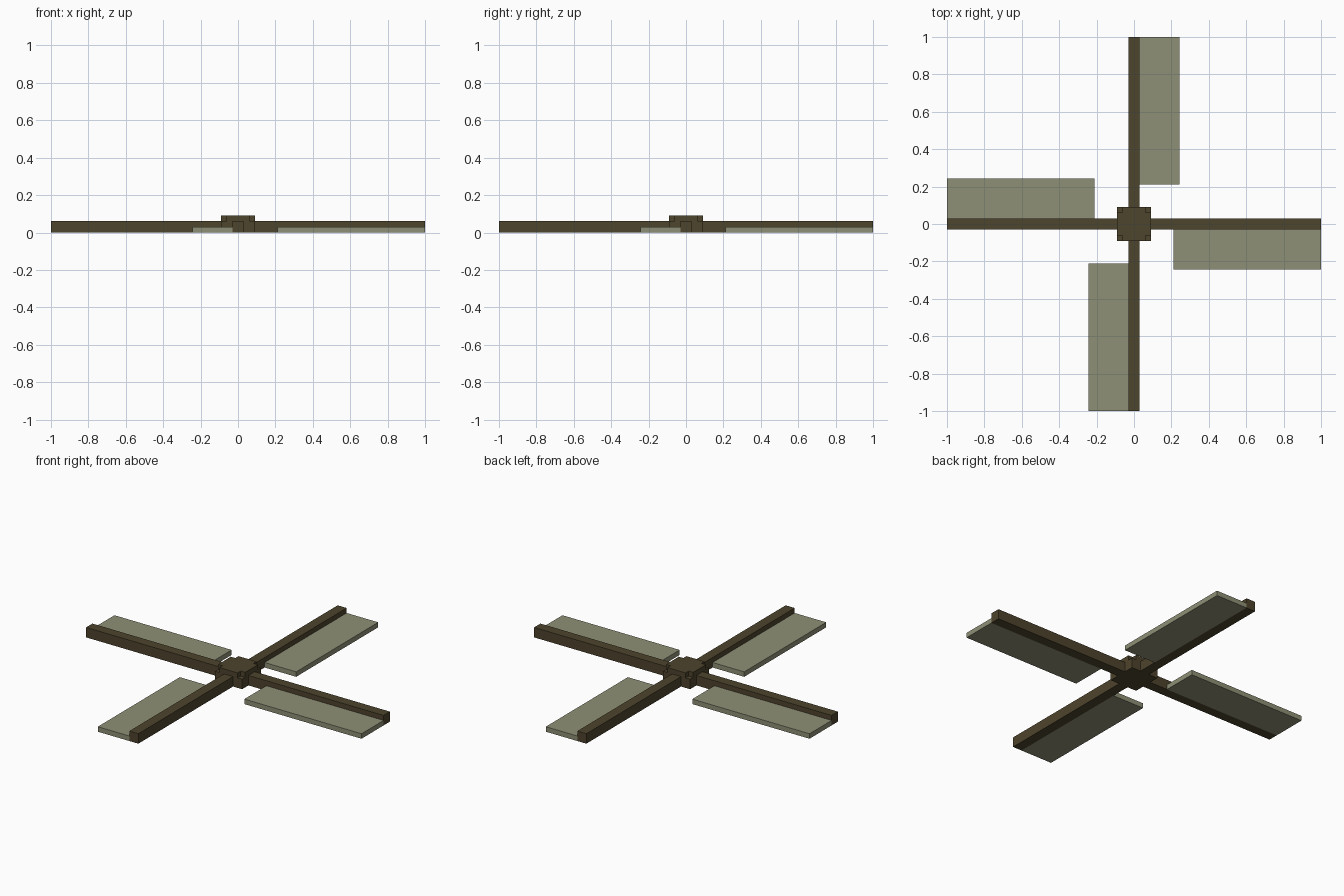
import bpy, bmesh
from mathutils import Matrix
from math import pi

if "Cube" in bpy.data.objects:
    bpy.data.objects.remove(bpy.data.objects["Cube"])

U = 1 / 33  # grid unit of the blocky model


def material(name, rgb):
    m = bpy.data.materials.new(name)
    m.diffuse_color = (*rgb, 1)
    m.use_nodes = True
    m.node_tree.nodes["Principled BSDF"].inputs["Base Color"].default_value = m.diffuse_color
    return m


wood = material("dark wood", (0.076, 0.058, 0.026))
cloth = material("sail cloth", (0.275, 0.279, 0.181))


def box(name, lo, hi, mat, turns=0):
    """Box between two corners in grid units, turned about z in quarter steps."""
    bm = bmesh.new()
    bmesh.ops.create_cube(bm, size=1)
    for v in bm.verts:
        v.co = [(lo[i] if v.co[i] < 0 else hi[i]) * U for i in range(3)]
    bm.transform(Matrix.Rotation(turns * pi / 2, 4, 'Z'))
    me = bpy.data.meshes.new(name)
    bm.to_mesh(me)
    bm.free()
    me.materials.append(mat)
    ob = bpy.data.objects.new(name, me)
    bpy.context.collection.objects.link(ob)
    return ob


def plus_prism(name, outer, inner, z0, z1, mat):
    """Square block with its four corners notched out."""
    o, i = outer, inner
    quarter = [(o, -i), (o, i), (i, i)]
    pts = []
    for _ in range(4):
        pts += quarter
        quarter = [(-y, x) for x, y in quarter]
    bm = bmesh.new()
    face = bm.faces.new([bm.verts.new((x * U, y * U, z0 * U)) for x, y in pts])
    top = bmesh.ops.extrude_face_region(bm, geom=[face])["geom"]
    for v in top:
        if isinstance(v, bmesh.types.BMVert):
            v.co.z = z1 * U
    bmesh.ops.recalc_face_normals(bm, faces=bm.faces)
    me = bpy.data.meshes.new(name)
    bm.to_mesh(me)
    bm.free()
    me.materials.append(mat)
    ob = bpy.data.objects.new(name, me)
    bpy.context.collection.objects.link(ob)


# Hub: square base with a notched cap
box("hub_base", (-3, -3, 0), (3, 3, 2), wood)
plus_prism("hub_cap", 3, 2, 2, 3, wood)

# Four arms, each with a thin sail along one side
for k in range(4):
    box(f"arm_{k + 1}", (3, -1, 0), (33, 1, 2), wood, k)
    box(f"sail_{k + 1}", (7, -8, 0), (33, -1, 1), cloth, k)
